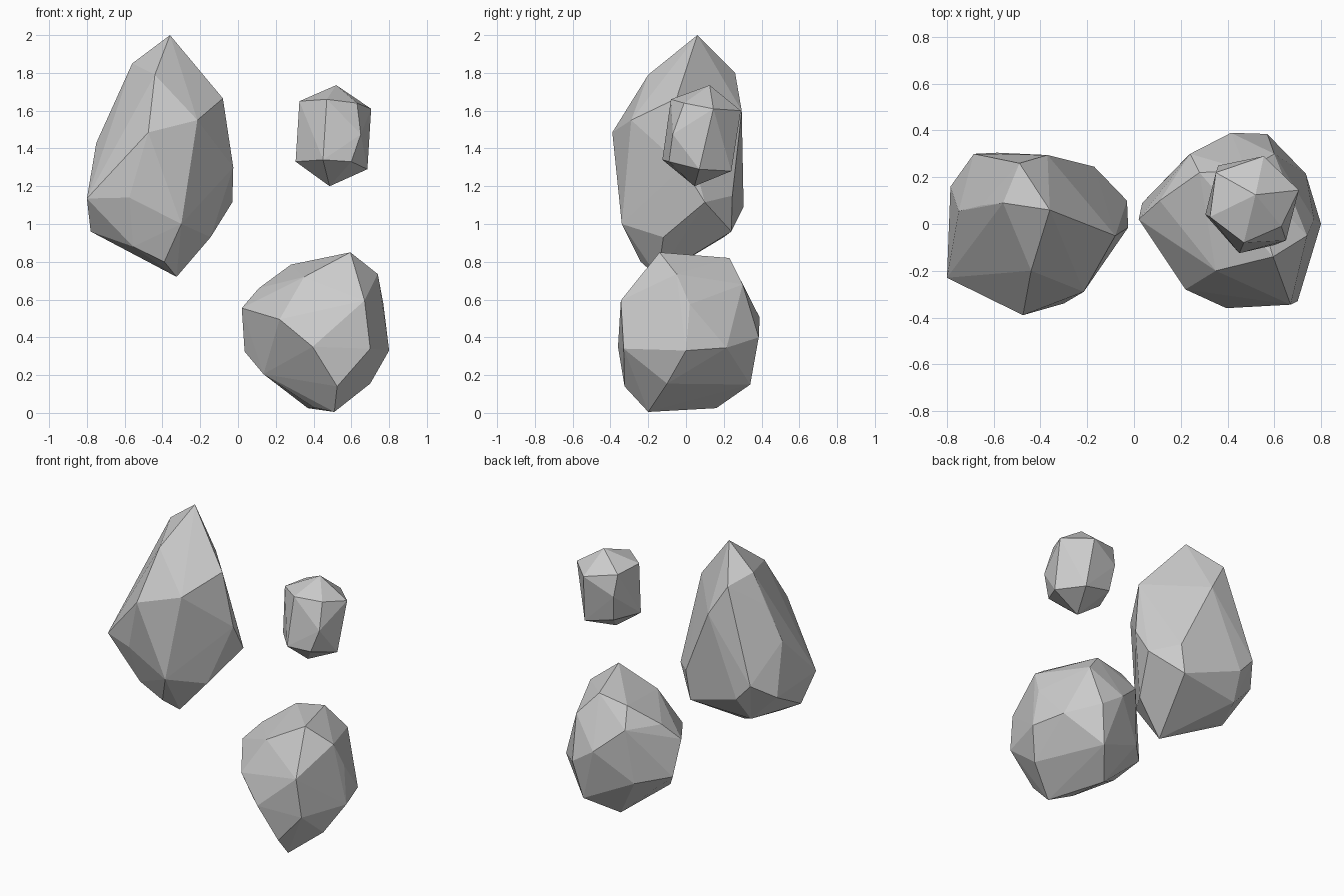
import bpy, bmesh


def rock(name, corners):
    """Faceted stone: flat-shaded hull stretched over its chiselled corners."""
    bm = bmesh.new()
    for c in corners:
        bm.verts.new(c)
    res = bmesh.ops.convex_hull(bm, input=bm.verts[:])
    inside = [g for g in res["geom_interior"] if isinstance(g, bmesh.types.BMVert)]
    bmesh.ops.delete(bm, geom=inside, context='VERTS')
    bmesh.ops.recalc_face_normals(bm, faces=bm.faces[:])
    mesh = bpy.data.meshes.new(name)
    bm.to_mesh(mesh)
    bm.free()
    obj = bpy.data.objects.new(name, mesh)
    bpy.context.collection.objects.link(obj)
    return obj


# Tall pointed rock: crown, front, sides, back, underside
rock("tall_rock", [
    (-.36, .06, 2.0), (-.56, .09, 1.85), (-.44, -.20, 1.79), (-.49, .26, 1.80),
    (-.475, -.39, 1.485), (-.215, -.29, 1.55), (-.08, -.05, 1.665), (-.65, .08, 1.65),
    (-.69, -.06, 1.47), (-.75, .055, 1.43), (-.37, .295, 1.60),
    (-.80, -.23, 1.135), (-.575, -.33, 1.14), (-.30, -.34, 1.0),
    (-.025, -.015, 1.30), (-.03, .10, 1.115), (-.17, .245, 1.15), (-.20, .24, .96),
    (-.585, .305, 1.09), (-.685, .30, 1.20), (-.785, .16, 1.10),
    (-.78, -.10, .96), (-.62, .20, .93), (-.66, -.05, .90), (-.555, -.24, .88),
    (-.145, -.12, .93), (-.39, -.24, .80), (-.325, -.15, .72)])

# Broad lower rock: crown, front, sides, back, underside
rock("broad_rock", [
    (.595, -.14, .85), (.48, .23, .82), (.28, .22, .785), (.74, -.05, .735),
    (.35, -.20, .72), (.11, .10, .66), (.24, .30, .66), (.60, .30, .68),
    (.67, -.345, .595), (.22, -.28, .495), (.395, -.36, .35), (.70, -.33, .34),
    (.02, .02, .555), (.035, .09, .325), (.135, -.03, .205),
    (.77, .02, .575), (.80, 0, .33), (.735, .215, .345), (.70, -.10, .155),
    (.415, .39, .505), (.57, .385, .40), (.52, .34, .15), (.20, .26, .30),
    (.525, -.325, .14), (.51, -.20, .005), (.37, .16, .025), (.40, -.10, .03)])

# Small rock
rock("small_rock", [
    (.52, .125, 1.735), (.705, .145, 1.61), (.555, .29, 1.60), (.35, .22, 1.64),
    (.325, .03, 1.65), (.47, -.08, 1.66), (.63, -.01, 1.64),
    (.65, -.07, 1.475), (.36, .25, 1.50),
    (.685, .07, 1.29), (.58, .24, 1.28), (.38, .22, 1.33), (.305, .04, 1.33),
    (.45, -.125, 1.34), (.60, -.09, 1.33), (.485, .045, 1.20)])
